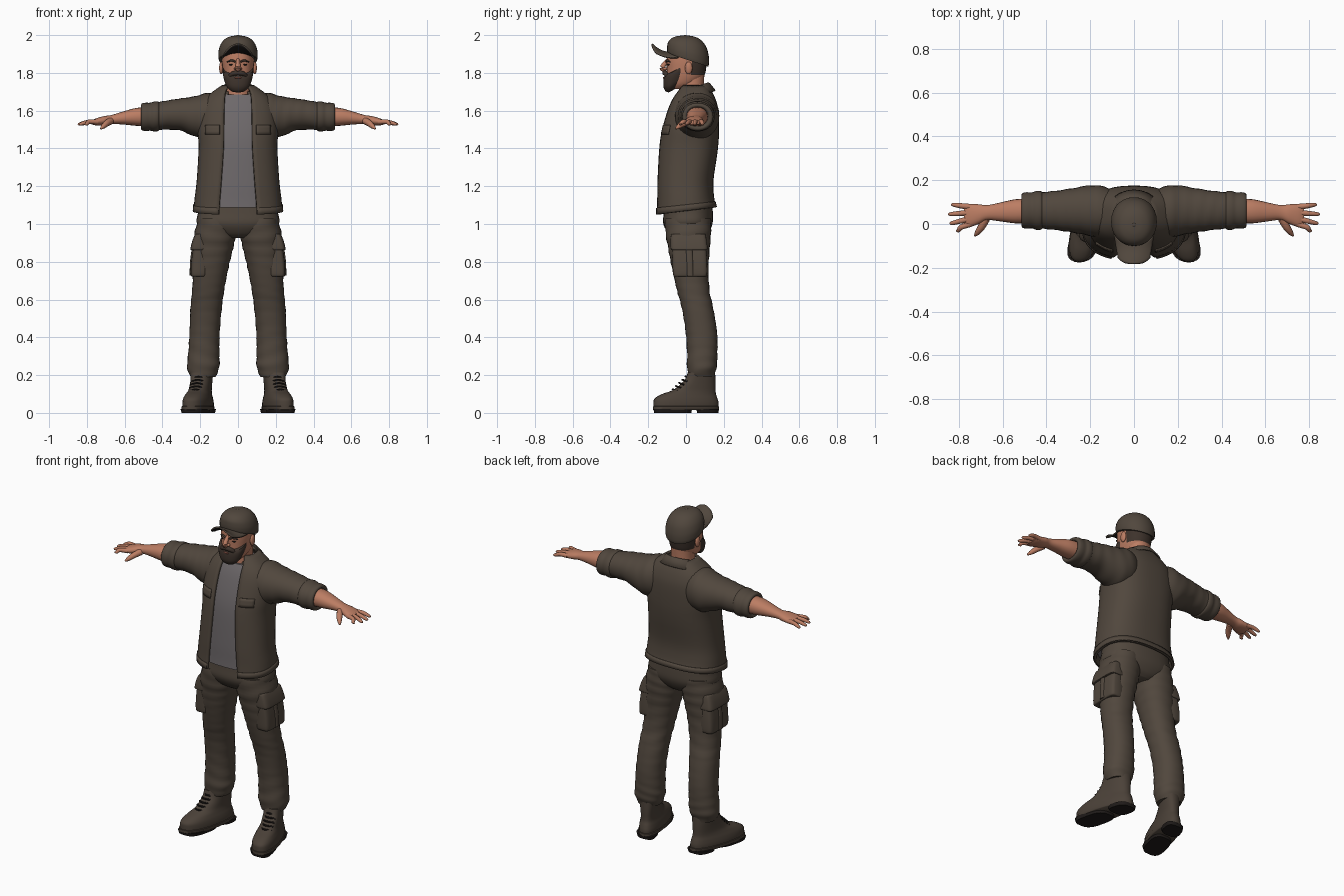
import bpy, bmesh, math
from mathutils import Vector

# ---------- colours ----------
def colour(name, r, g, b):
    m = bpy.data.materials.new(name)
    m.diffuse_color = (r, g, b, 1)
    return m

CLOTH = colour("brown cloth", .082, .063, .047)
BOOT = colour("boot leather", .070, .053, .040)
SKIN = colour("skin", .50, .205, .125)
SHIRT = colour("grey shirt", .155, .140, .145)
HAIR = colour("dark hair", .048, .033, .025)
DARK = colour("near black", .014, .011, .010)
LIP = colour("lip", .34, .12, .085)

# ---------- helpers ----------
def smooth_rows(rows, n=5):
    """Catmull-Rom resampling of a table of section values."""
    out = []
    for i in range(len(rows) - 1):
        p = [rows[max(0, min(len(rows) - 1, i + k))] for k in (-1, 0, 1, 2)]
        for s in range(n):
            t = s / n
            out.append(tuple(.5 * (2*b + (c - a)*t + (2*a - 5*b + 4*c - d)*t*t + (3*b - a - 3*c + d)*t**3)
                             for a, b, c, d in zip(*p)))
    return out + [tuple(rows[-1])]

def spow(v, e):
    return math.copysign(abs(v) ** e, v)

def surface(name, grid, mats, closed=True, mirror=False, thick=0, angle=50):
    """Skin a grid of points; closed grids wrap round and get end caps."""
    bm = bmesh.new()
    vs = [[bm.verts.new(p) for p in row] for row in grid]
    m = len(grid[0])
    for a, b in zip(vs, vs[1:]):
        for j in range(m if closed else m - 1):
            k = (j + 1) % m
            bm.faces.new((a[j], b[j], b[k], a[k]))
    if closed:
        bm.faces.new(vs[0])
        bm.faces.new(vs[-1])
        bmesh.ops.recalc_face_normals(bm, faces=bm.faces)
    me = bpy.data.meshes.new(name)
    bm.to_mesh(me)
    bm.free()
    ob = bpy.data.objects.new(name, me)
    return finish(ob, mats, mirror, thick, angle)

def finish(ob, mats, mirror=False, thick=0, angle=50):
    if ob.name not in bpy.context.scene.collection.objects:
        bpy.context.scene.collection.objects.link(ob)
    for m in (mats if isinstance(mats, list) else [mats]):
        ob.data.materials.append(m)
    bpy.ops.object.select_all(action='DESELECT')
    ob.select_set(True)
    bpy.context.view_layer.objects.active = ob
    bpy.ops.object.shade_smooth_by_angle(angle=math.radians(angle))
    if thick:
        s = ob.modifiers.new("thickness", 'SOLIDIFY')
        s.thickness = thick
        s.material_offset = 1 if isinstance(mats, list) else 0
    if mirror:
        ob.modifiers.new("mirror", 'MIRROR')
    return ob

def stack(name, rows, mats, axis='z', n=2.2, seg=28, sub=5, mirror=False, warp=None, fold=0):
    """Loft of rounded sections: (position, centre a, centre b, radius a, radius b)."""
    grid = []
    for p, a, b, ra, rb in smooth_rows(rows, sub):
        ring = []
        for k in range(seg):
            t = 2 * math.pi * k / seg
            f = 1 + fold * math.sin(p * 95 + 2.5 * math.sin(t + p * 9))
            u = a + f * ra * spow(math.sin(t), 2 / n)
            v = b - f * rb * spow(math.cos(t), 2 / n)
            q = Vector((u, v, p) if axis == 'z' else (p, u, v))
            ring.append(warp(q) if warp else q)
        grid.append(ring)
    return surface(name, grid, mats, mirror=mirror)

def tube(name, pts, radii, mat, mirror=True, seg=10, sub=3):
    rows = smooth_rows([tuple(p) + (r,) for p, r in zip(pts, radii)], sub)
    P = [Vector(r[:3]) for r in rows]
    grid = []
    for i, r in enumerate(rows):
        d = P[min(i + 1, len(P) - 1)] - P[max(i - 1, 0)]
        q = d.to_track_quat('Z', 'Y')
        grid.append([P[i] + q @ Vector((math.cos(k * 2 * math.pi / seg), math.sin(k * 2 * math.pi / seg), 0)) * r[3]
                     for k in range(seg)])
    return surface(name, grid, mat, mirror=mirror)

def ball(name, loc, size, mat, mirror=True):
    bpy.ops.mesh.primitive_uv_sphere_add(segments=16, ring_count=10)
    ob = bpy.context.object
    ob.name = name
    for v in ob.data.vertices:
        v.co = Vector(loc) + Vector(a * b for a, b in zip(v.co, size))
    return finish(ob, mat, mirror)

# ---------- jacket and shirt: (z, centre y, half width, half depth, opening half width) ----------
BODY = smooth_rows([(1.05, -.002, .236, .162, .102), (1.12, -.006, .230, .154, .098), (1.22, -.006, .219, .152, .090),
                    (1.40, .011, .209, .158, .078), (1.50, .022, .213, .153, .076), (1.60, .035, .205, .137, .074),
                    (1.66, .040, .178, .117, .072), (1.70, .043, .135, .095, .068), (1.735, .045, .085, .072, .055)], 6)

def body_row(z):
    for a, b in zip(BODY, BODY[1:]):
        if z <= b[0] + 1e-6:
            t = (z - a[0]) / (b[0] - a[0])
            return tuple(u + (v - u) * t for u, v in zip(a, b))
    return BODY[-1]

def body_point(row, t, off=0.0):
    z, yc, rx, ry, _ = row
    x = (rx + off) * spow(math.sin(t), .8)
    y = yc - (ry + off) * spow(math.cos(t), .8)
    return Vector((x, y, z + .04 * max(0, 1 - (z - 1.05) / .3) * (y + .164) / .33))

def angle_at(row, x):
    return math.asin(min(1, x / row[2]) ** 1.25)

def wrap(name, z0, z1, n, off, thick):
    grid = []
    for i in range(n + 1):
        row = body_row(z1 + (z0 - z1) * i / n)
        a = angle_at(row, row[4])
        grid.append([body_point(row, a + (2 * math.pi - 2 * a) * k / 48, off) for k in range(49)])
    return surface(name, grid, CLOTH, closed=False, thick=thick)

wrap("jacket_body", 1.05, 1.735, 44, 0, .014)
wrap("jacket_hem", 1.05, 1.085, 2, .004, .006)
surface("shirt", [[body_point(body_row(1.085 + .60 * i / 24), k * math.pi / 18, -.017) for k in range(36)]
                  for i in range(25)], SHIRT)

# chest pocket flaps
flap = []
for i in range(4):
    row = body_row(1.525 - .05 * i / 3)
    flap.append([body_point(row, angle_at(row, .095 + .075 * k / 6), .006) for k in range(7)])
surface("chest_pocket_flap", flap, CLOTH, closed=False, mirror=True, thick=.009)

# folded collar
collar = []
for rx, ry, zb, drop in ((.080, .078, 1.705, .04), (.088, .084, 1.742, .055), (.100, .094, 1.735, .065), (.132, .122, 1.70, .085)):
    a = .62
    line = []
    for k in range(33):
        t = a + (2 * math.pi - 2 * a) * k / 32
        front = (1 + math.cos(t)) / 2
        line.append((rx * math.sin(t), .035 - ry * math.cos(t), zb - drop * front + .008))
    collar.append(line)
surface("collar", collar, CLOTH, closed=False, thick=.008)

# sleeves and rolled cuffs
stack("sleeve", [(.07, .05, 1.585, .095, .105), (.16, .058, 1.572, .118, .122), (.23, .062, 1.570, .110, .106),
                 (.31, .062, 1.580, .096, .084), (.38, .062, 1.576, .087, .077), (.45, .062, 1.568, .080, .072)],
      CLOTH, 'x', 2.1, mirror=True, fold=.014)
stack("sleeve_cuff", [(.415, .062, 1.57, .072, .064), (.422, .062, 1.57, .087, .078), (.445, .062, 1.569, .089, .079),
                      (.465, .062, 1.568, .082, .074), (.490, .062, 1.567, .083, .075), (.510, .062, 1.567, .078, .070),
                      (.512, .062, 1.567, .062, .056), (.49, .062, 1.567, .05, .045)], CLOTH, 'x', 2.1, sub=3, mirror=True)

# ---------- arms and hands ----------
stack("forearm", [(.46, .06, 1.568, .056, .052), (.54, .058, 1.567, .055, .047), (.61, .055, 1.561, .043, .034),
                  (.67, .052, 1.553, .034, .024), (.71, .045, 1.547, .045, .024), (.75, .038, 1.541, .052, .019),
                  (.775, .036, 1.538, .045, .011)], SKIN, 'x', 2.2, seg=20, mirror=True)
for i, (y0, x1, y1) in enumerate(((.078, .835, .088), (.052, .848, .045), (.024, .842, .004), (.000, .812, -.030))):
    tube(f"finger_{i + 1}", [(.745, y0, 1.541), (.79, (y0 + y1) / 2, 1.541), (x1 - .012, y1, 1.530), (x1, y1, 1.527)],
         (.0135, .012, .009, .003), SKIN)
tube("thumb", [(.675, .025, 1.545), (.695, -.012, 1.533), (.715, -.040, 1.515), (.727, -.054, 1.504)],
     (.019, .017, .012, .004), SKIN)

# ---------- trousers ----------
stack("trouser_hips", [(.925, 0, .015, .06, .075), (.95, 0, .012, .15, .105), (1.0, 0, .010, .216, .130),
                       (1.06, 0, .012, .212, .130), (1.12, 0, .012, .205, .125)], CLOTH, n=2.4)
stack("trouser_leg", [(1.03, .112, .010, .098, .122), (.95, .120, .012, .110, .120), (.87, .130, .016, .104, .110),
                      (.77, .143, .022, .093, .097), (.65, .158, .038, .085, .086), (.55, .169, .062, .083, .083),
                      (.42, .177, .082, .080, .083), (.31, .181, .086, .083, .080), (.25, .184, .084, .086, .079),
                      (.215, .185, .082, .077, .073), (.19, .185, .082, .066, .066)], CLOTH, n=2.2, mirror=True, fold=.02)

# cargo pockets on the outer thighs
stack("cargo_pocket", [(.722, .207, .022, .030, .076), (.73, .207, .022, .043, .090), (.80, .203, .020, .045, .092),
                       (.88, .196, .016, .040, .090), (.90, .193, .015, .034, .085)], CLOTH, n=5, mirror=True)
stack("cargo_flap", [(.862, .201, .017, .044, .090), (.868, .201, .017, .051, .098), (.91, .194, .014, .048, .096),
                     (.943, .188, .012, .040, .092), (.948, .187, .012, .034, .086)], CLOTH, n=5, mirror=True)
stack("cargo_strap", [(.728, .207, .022, .049, .018), (.80, .203, .020, .051, .018), (.87, .197, .016, .048, .018)],
      CLOTH, n=6, mirror=True)

# ---------- boots, toes turned outwards ----------
def toe_out(p):
    w = 1 - .9 * max(0, p.y - .0)
    return Vector((.19 + (p.x * w) + (.08 - p.y) * .235, p.y, p.z))

stack("boot", [(.02, 0, .000, .070, .172), (.05, 0, .000, .071, .173), (.075, 0, .000, .067, .167),
               (.098, 0, .014, .060, .145), (.12, 0, .043, .055, .114), (.15, 0, .063, .055, .094),
               (.18, 0, .076, .057, .080), (.215, 0, .082, .060, .072)], BOOT, n=2.5, mirror=True, warp=toe_out)
stack("boot_sole", [(.014, 0, 0, .070, .170), (.018, 0, 0, .074, .176), (.034, 0, 0, .074, .176), (.036, 0, 0, .070, .170)],
      BOOT, n=2.6, sub=1, mirror=True, warp=toe_out)
for nm, y, r in (("heel_tread", .115, .056), ("toe_tread", -.07, .098)):
    stack(nm, [(0, 0, y, .064, r), (.02, 0, y, .070, r + .004)], DARK, n=3, sub=1, mirror=True, warp=toe_out)
for i in range(5):
    y, z = -.066 + .017 * i, .121 + .017 * i
    c = toe_out(Vector((0, y, z)))
    tube(f"lace_{i + 1}", [c + Vector((-.036, .022, -.006)), c + Vector((0, -.005, .004)), c + Vector((.036, .022, -.006))],
         (.005,) * 3, DARK, seg=6)

# ---------- head ----------
stack("neck", [(1.60, 0, .035, .085, .075), (1.67, 0, .030, .072, .068), (1.72, 0, .028, .064, .066), (1.80, 0, .03, .062, .068)], SKIN)
head = stack("head", [(1.715, 0, -.045, .040, .050), (1.74, 0, -.025, .062, .078), (1.78, 0, -.004, .076, .098),
                      (1.82, 0, .002, .082, .104), (1.87, 0, .004, .085, .106), (1.93, 0, .004, .080, .096),
                      (1.965, 0, .004, .045, .055)], SKIN, n=2.25)
head.data.materials.append(HAIR)
for f in head.data.polygons:          # short hair behind the ears
    if f.center.y > .035 and f.center.z > 1.785:
        f.material_index = 1

def jaw_line(p):
    return Vector((p.x, p.y, p.z + .55 * max(0, p.y + .09)))

stack("beard", [(1.697, 0, -.068, .022, .026), (1.703, 0, -.064, .042, .044), (1.725, 0, -.058, .064, .061),
                (1.755, 0, -.052, .076, .068), (1.78, 0, -.048, .081, .068), (1.795, 0, -.046, .080, .061)],
      HAIR, n=2.3, warp=jaw_line)
tube("moustache", [(0, -.112, 1.800), (.022, -.111, 1.798), (.042, -.097, 1.784), (.050, -.088, 1.768)],
     (.013, .013, .010, .004), HAIR)
ball("lower_lip", (0, -.115, 1.774), (.019, .007, .005), LIP, False)
tube("nose", [(0, -.095, 1.872), (0, -.108, 1.855), (0, -.122, 1.835), (0, -.124, 1.822), (0, -.106, 1.813)],
     (.009, .011, .014, .015, .008), SKIN, mirror=False)
ball("nostril_wing", (.013, -.111, 1.822), (.009, .012, .008), SKIN)
ball("ear", (.089, .014, 1.826), (.011, .020, .033), SKIN)
ball("eye", (.035, -.091, 1.844), (.013, .008, .005), DARK)
tube("eyebrow", [(.013, -.104, 1.859), (.035, -.099, 1.866), (.058, -.084, 1.858)], (.005, .006, .003), HAIR)

# ---------- cap ----------
def tilt(p):
    low = max(0, (2.0 - p.z) / .13)
    return Vector((p.x, p.y, p.z - .32 * low * (p.y - .01)))

stack("cap_crown", [(1.868, 0, .010, .101, .108), (1.885, 0, .011, .104, .111), (1.915, 0, .010, .103, .110),
                    (1.95, 0, .006, .092, .101), (1.978, 0, .001, .070, .078), (1.993, 0, -.003, .040, .046),
                    (1.998, 0, -.004, .010, .012)], CLOTH, n=2.1, warp=tilt)
ball("cap_button", (0, -.004, 1.996), (.009, .009, .005), CLOTH, False)
brim = []
for i in range(9):
    v = i / 8
    line = []
    for k in range(17):
        u = k / 8 - 1
        base = Vector((.094 * u, .01 - .104 * math.sqrt(1 - (.88 * u) ** 2), 1.912 - .028 * u * u))
        tip = Vector((.074 * u, -.178 + .022 * u ** 4, 1.956 - .050 * u * u))
        line.append(base.lerp(tip, v) - Vector((0, 0, .010 * math.sin(math.pi * v))))
    brim.append(line)
surface("cap_brim", brim, [CLOTH, DARK], closed=False, thick=.008)
